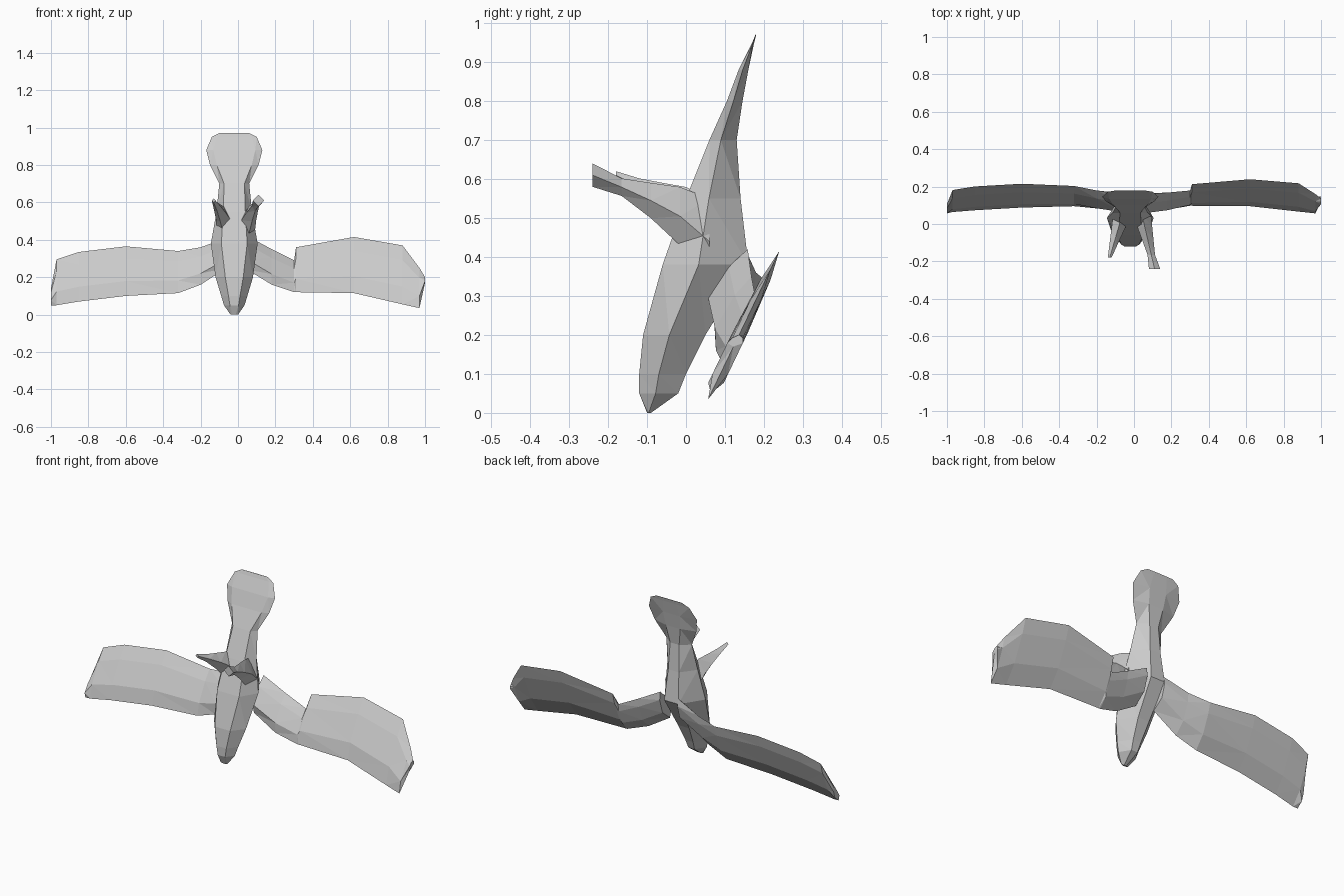
import bpy
import bmesh
from mathutils import Vector

default = bpy.data.objects.get("Cube")
if default:
    bpy.data.objects.remove(default, do_unlink=True)

grey = bpy.data.materials.new("plain grey")
grey.use_nodes = True
colour = (0.6, 0.6, 0.6, 1)
grey.diffuse_color = colour
grey.node_tree.nodes["Principled BSDF"].inputs["Base Color"].default_value = colour


def loft(name, rings):
    """Join matching rings of points into one closed, faceted skin."""
    bm = bmesh.new()
    loops = [[bm.verts.new(point) for point in ring] for ring in rings]
    for lower, upper in zip(loops, loops[1:]):
        for i in range(len(lower)):
            bm.faces.new((lower[i - 1], lower[i], upper[i], upper[i - 1]))
    bm.faces.new(loops[0])
    bm.faces.new(loops[-1])
    bmesh.ops.triangulate(bm, faces=bm.faces)
    bmesh.ops.recalc_face_normals(bm, faces=bm.faces)
    mesh = bpy.data.meshes.new(name)
    bm.to_mesh(mesh)
    bm.free()
    mesh.materials.append(grey)
    part = bpy.data.objects.new(name, mesh)
    bpy.context.collection.objects.link(part)


def body_ring(height, half_width, front, back):
    """Keel section: flat front that widens upward, broad sides, narrow back ridge."""
    flat = half_width * (0.4 + 0.4 * height)
    ridge = half_width * 0.35
    side = front + (back - front) * 0.42
    outline = [
        (-flat, front), (flat, front), (half_width, side),
        (ridge, back), (-ridge, back), (-half_width, side),
    ]
    middle = -0.02
    return [(middle + across, depth, height) for across, depth in outline]


def wing_ring(x, low, high):
    """Thin blade leaning back as it rises; thicker and further forward at the root."""
    root = max(0, 1 - abs(x) / 0.3)
    thickness = Vector((0, 0.04 + 0.05 * root, 0))

    def on_blade(height):
        return Vector((x, 0.04 + 0.48 * height - 0.1 * root, height))

    lead, trail = on_blade(low), on_blade(high)
    bulge, rear = lead.lerp(trail, 0.3), lead.lerp(trail, 0.75)
    return [
        lead, bulge - thickness / 2, rear - thickness / 3,
        trail, rear + thickness / 3, bulge + thickness / 2,
    ]


def leg(name, side, reach, foot):
    """Tapering limb that swings forward and outward from the belly."""
    rings = []
    steps = 4
    for step in range(steps + 1):
        t = step / steps
        taper = 1 - t
        half_width = 0.01 + 0.04 * taper
        half_height = 0.01 + 0.1 * taper ** 1.5
        if step == steps:
            half_width += foot
            half_height += foot
        x = side * (0.06 + 0.07 * t) - side * foot
        y = 0.06 - (reach + 0.06) * t
        z = 0.44 + 0.17 * t ** 0.7
        rings.append([
            (x - half_width, y, z), (x, y, z - half_height),
            (x + half_width, y, z), (x, y, z + half_height),
        ])
    loft(name, rings)


# Head, body and fanned tail: height, half width, front, back
body_sections = [
    (0, 0.02, -0.1, -0.09),
    (0.05, 0.055, -0.12, -0.02),
    (0.1, 0.07, -0.12, 0),
    (0.2, 0.1, -0.11, 0.05),
    (0.38, 0.125, -0.06, 0.16),
    (0.55, 0.095, 0, 0.14),
    (0.7, 0.08, 0.06, 0.13),
    (0.8, 0.13, 0.105, 0.145),
    (0.88, 0.15, 0.135, 0.16),
    (0.95, 0.12, 0.17, 0.175),
    (0.97, 0.08, 0.178, 0.18),
]
loft("body_and_tail", [body_ring(*section) for section in body_sections])

# Left wing with a step in its trailing edge: x, low edge, high edge
left_sections = [
    (0.05, 0.24, 0.42),
    (0.18, 0.16, 0.35),
    (0.3, 0.12, 0.29),
    (0.31, 0.12, 0.36),
    (0.62, 0.115, 0.415),
    (0.88, 0.055, 0.37),
    (0.97, 0.035, 0.25),
    (1, 0.17, 0.2),
]
loft("left_wing", [wing_ring(*section) for section in left_sections])

# Right wing, smoothly rounded with a squarer tip
right_sections = [
    (-0.06, 0.25, 0.41),
    (-0.2, 0.16, 0.36),
    (-0.32, 0.115, 0.34),
    (-0.6, 0.1, 0.365),
    (-0.85, 0.07, 0.335),
    (-0.97, 0.05, 0.295),
    (-1, 0.05, 0.14),
]
loft("right_wing", [wing_ring(*section) for section in right_sections])

# Legs reaching forward, the left one ending in an open foot
leg("left_leg", side=1, reach=0.24, foot=0.02)
leg("right_leg", side=-1, reach=0.18, foot=0)
